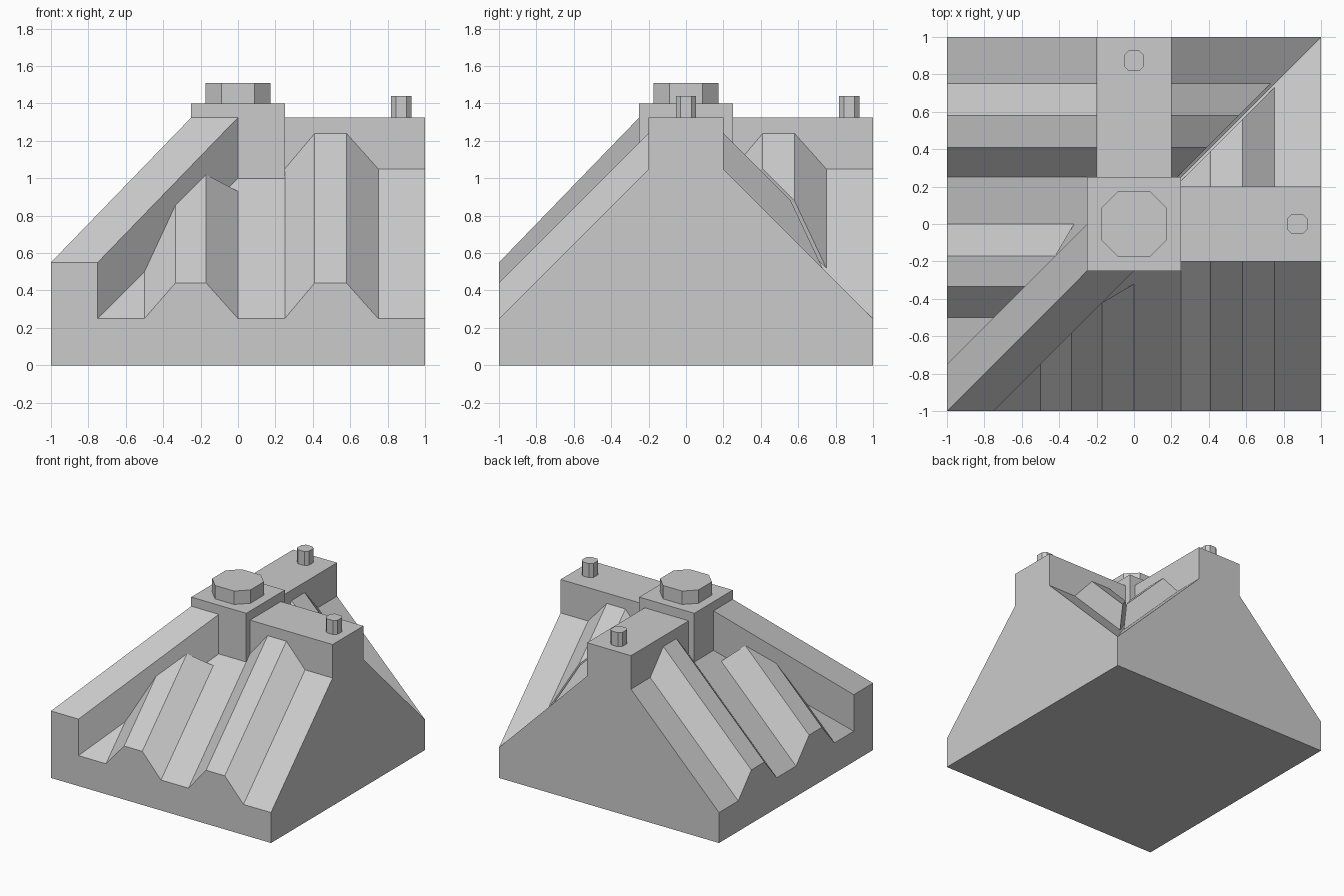
import bpy, bmesh

if "Cube" in bpy.data.objects:
    bpy.data.objects.remove(bpy.data.objects["Cube"])


def make(name, verts, faces, swap=False):
    """Flat-faced mesh; swap mirrors it across the x = y diagonal."""
    bm = bmesh.new()
    vs = [bm.verts.new((v[1], v[0], v[2]) if swap else v) for v in verts]
    for f in faces:
        bm.faces.new([vs[i] for i in f])
    bmesh.ops.recalc_face_normals(bm, faces=bm.faces)
    me = bpy.data.meshes.new(name)
    bm.to_mesh(me)
    bm.free()
    ob = bpy.data.objects.new(name, me)
    bpy.context.collection.objects.link(ob)
    return ob


def loft(name, a, b, swap=False):
    """Closed solid between two matching outlines."""
    n = len(a)
    faces = [tuple(range(n)), tuple(range(n, 2 * n))]
    faces += [(i, (i + 1) % n, n + (i + 1) % n, n + i) for i in range(n)]
    return make(name, a + b, faces, swap)


def upright(name, outline, z0, z1, swap=False):
    return loft(name, [(x, y, z0) for x, y in outline],
                [(x, y, z1) for x, y in outline], swap)


def octagon(cx, r, s):
    pts = [(r, -s), (r, s), (s, r), (-s, r), (-r, s), (-r, -s), (-s, -r), (s, -r)]
    return [(cx + x, y) for x, y in pts]


def rib(name, xs, starts, ends, swap):
    """Trapezoid rib running along the 45 degree roof slope."""
    lift = (0, 0.19, 0.19, 0)
    rows = [[(x, y, 1.25 - abs(y) + h) for x, y, h in zip(xs, ys, lift)]
            for ys in (starts, ends)]
    loft(name, rows[0], rows[1], swap)


# Roof body: two gabled wings meeting at a hip and a valley
make("roof_body",
     [(-1, -1, 0), (1, -1, 0), (1, 1, 0), (-1, 1, 0),
      (-1, -1, .25), (1, -1, .25), (1, 1, .25), (-1, 1, .25),
      (0, 0, 1.25), (1, 0, 1.25), (0, 1, 1.25)],
     [(0, 1, 2, 3), (0, 1, 5, 4), (0, 3, 7, 4), (1, 2, 6, 9, 5), (3, 2, 6, 10, 7),
      (4, 5, 9, 8), (4, 7, 10, 8), (8, 9, 6), (8, 10, 6)])

# Parts repeated on both wings
outer = (.25, .41, .58, .75)
inner = (-.5, -.335, -.17, 0)
for swap, side in ((False, "right"), (True, "back")):
    rib(side + "_outer_rib", outer, [-1] * 4, [-.15] * 4, swap)
    rib(side + "_hip_rib", inner, [-1] * 4, (-.75, -.585, -.42, -.32), swap)
    rib(side + "_valley_rib", outer, [.15] * 4, [x - .02 for x in outer], swap)
    upright(side + "_ridge_cap", [(.2, -.2), (1, -.2), (1, .2), (.2, .2)], 1.05, 1.325, swap)
    upright(side + "_ridge_peg", octagon(.873, .054, .029), 1.3, 1.44, swap)

# Hip cap along the outer diagonal
hip = [(-1, -1, .55), (-.75, -1, .55), (0, -.25, 1.325), (-.25, -.25, 1.325),
       (-.25, 0, 1.325), (-1, -.75, .55)]
make("hip_cap", hip + [(x, y, .25) for x, y, z in hip],
     [(0, 1, 2, 3), (0, 3, 4, 5), (6, 7, 8, 9), (6, 9, 10, 11)]
     + [(i, (i + 1) % 6, 6 + (i + 1) % 6, 6 + i) for i in range(6)])

# Centre block and its octagonal stud
upright("centre_block", [(-.25, -.25), (.25, -.25), (.25, .25), (-.25, .25)], .98, 1.4)
upright("centre_stud", octagon(0, .174, .087), 1.38, 1.51)
